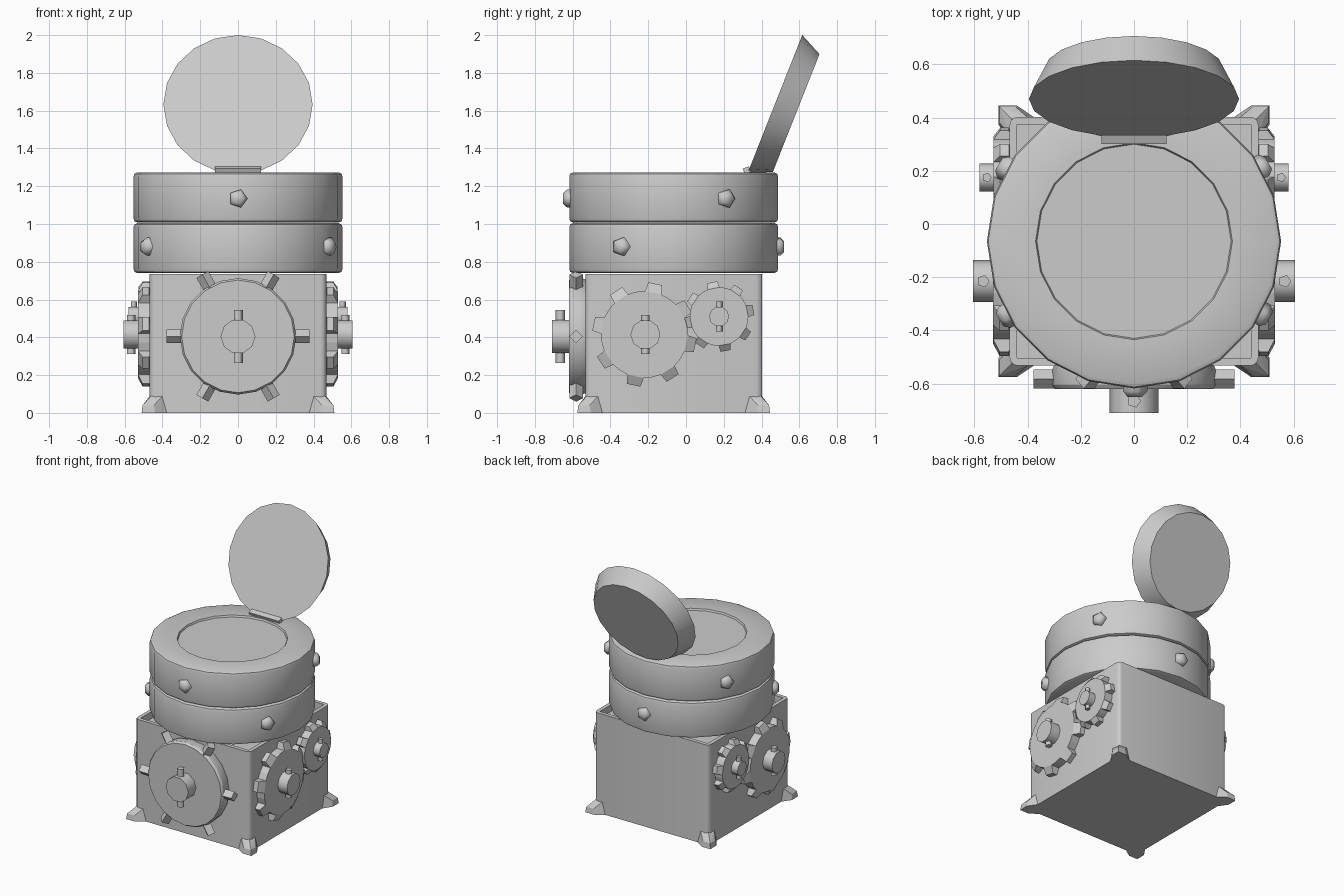
import bpy, bmesh
from math import sin, cos, pi, radians
from mathutils import Vector, Quaternion

if "Cube" in bpy.data.objects:
    bpy.data.objects.remove(bpy.data.objects["Cube"])

CY = -0.065  # y of the body axis


def finish(name, bm, loc=(0, 0, 0), axis=None, smooth=30):
    bmesh.ops.recalc_face_normals(bm, faces=bm.faces)
    me = bpy.data.meshes.new(name)
    bm.to_mesh(me)
    bm.free()
    ob = bpy.data.objects.new(name, me)
    bpy.context.collection.objects.link(ob)
    ob.location = loc
    ob.rotation_mode = 'QUATERNION'
    ob.rotation_quaternion = Vector(axis).to_track_quat('Z', 'Y') if axis else Quaternion()
    bpy.ops.object.select_all(action='DESELECT')
    bpy.context.view_layer.objects.active = ob
    ob.select_set(True)
    if smooth:
        bpy.ops.object.shade_smooth_by_angle(angle=radians(smooth))
    return ob


def lathe(name, profile, sides, loc, axis=None, smooth=30):
    """Closed solid of revolution from (radius, height) points."""
    bm = bmesh.new()
    rings = [[bm.verts.new((r * cos(2 * pi * i / sides), r * sin(2 * pi * i / sides), h))
              for i in range(sides)] for r, h in profile]
    for a, b in zip(rings, rings[1:]):
        for i in range(sides):
            j = (i + 1) % sides
            bm.faces.new((a[i], a[j], b[j], b[i]))
    bm.faces.new(rings[0])
    bm.faces.new(rings[-1])
    return finish(name, bm, loc, axis, smooth)


def rod(name, r, length, sides, loc, axis):
    return lathe(name, [(r, -length / 2), (r, length / 2)], sides, loc, axis, 75)


def gear(name, root, tip, half, phase, x0, x1, y, z, sx):
    """Eight-toothed gear in the yz plane on side sx; tooth tips are thinner."""
    bm = bmesh.new()
    layers = []
    for x, xt in ((x0, x0 + 0.01), (x1, x1 - 0.025)):
        ring, core = [], []
        for k in range(8):
            a = radians(phase + 45 * k)
            tooth = []
            for r, w, px in ((root, -half, x), (tip, -half * 0.85, xt), (tip, half * 0.85, xt), (root, half, x)):
                t = a + w / r
                tooth.append(bm.verts.new((sx * px, y + r * cos(t), z + r * sin(t))))
            t = a + pi / 8
            gap = bm.verts.new((sx * x, y + root * cos(t), z + root * sin(t)))
            bm.faces.new(tooth)
            ring += tooth + [gap]
            core += [tooth[0], tooth[3], gap]
        bm.faces.new(core)
        layers.append(ring)
    a, b = layers
    for i in range(len(a)):
        j = (i + 1) % len(a)
        bm.faces.new((a[i], a[j], b[j], b[i]))
    return finish(name, bm, smooth=0)


# square body with rounded corners and a recessed top
bm = bmesh.new()
bmesh.ops.create_cube(bm, size=1)
for v in bm.verts:
    v.co = Vector((v.co.x * 0.935, v.co.y * 0.935 + CY, (v.co.z + 0.5) * 0.735))
upright = [e for e in bm.edges if abs(e.verts[0].co.z - e.verts[1].co.z) > 0.1]
bmesh.ops.bevel(bm, geom=upright, offset=0.03, segments=3, profile=0.5, affect='EDGES')
bm.normal_update()
top = max(bm.faces, key=lambda f: f.calc_center_median().z)
bmesh.ops.inset_region(bm, faces=[top], thickness=0.028)
ext = bmesh.ops.extrude_face_region(bm, geom=[top])
bmesh.ops.translate(bm, vec=(0, 0, -0.05),
                    verts=[v for v in ext['geom'] if isinstance(v, bmesh.types.BMVert)])
if top.is_valid:
    bmesh.ops.delete(bm, geom=[top], context='FACES')
finish('body', bm)

# splayed corner feet
for sx in (-1, 1):
    for sy in (-1, 1):
        bm = bmesh.new()
        half = [(0.51, 0.51, 0), (0.51, 0.44, 0), (0.505, 0.505, 0.04), (0.505, 0.445, 0.04),
                (0.466, 0.4, 0.09), (0.46, 0.46, 0.09), (0.466, 0.375, 0), (0.4, 0.4, 0)]
        for a, b, z in half:
            for p, q in {(a, b), (b, a)}:
                bm.verts.new((sx * p, sy * q + CY, z))
        bmesh.ops.convex_hull(bm, input=bm.verts)
        loose = [v for v in bm.verts if not v.link_faces]
        bmesh.ops.delete(bm, geom=loose, context='VERTS')
        finish('foot', bm, smooth=0)

# two stacked drums, the upper one with a shallow sunken disc
R = 0.553
side = [(R - 0.02, 0), (R - 0.005, 0.007), (R, 0.022), (R, 0.243), (R - 0.005, 0.258), (R - 0.02, 0.265)]
lathe('lower_drum', side, 20, (0, CY, 0.74))
lathe('upper_drum', side + [(0.37, 0.265), (0.365, 0.252)], 20, (0, CY, 1.008))

# five-sided studs around both drums
stud = [(0.05, -0.03), (0.05, 0.015), (0.03, 0.035)]
for name, z, start in (('upper_stud', 1.135, 30), ('lower_stud', 0.88, 90)):
    for k in range(3):
        a = radians(start + 120 * k)
        d = Vector((cos(a), sin(a), 0))
        lathe(name, stud, 5, d * (R - 0.003) + Vector((0, CY, z)), d, 75)

# open lid, tapering towards its back, and hinge plate
n = Vector((0, 0.93, -0.368))
lathe('lid', [(0.395, 0), (0.335, 0.122)], 20, (0, 0.47, 1.633), n)
bm = bmesh.new()
bmesh.ops.create_cube(bm, size=1)
bmesh.ops.scale(bm, vec=(0.245, 0.035, 0.03), verts=bm.verts)
finish('hinge', bm, (0, 0.322, 1.285), (0, -0.368, 0.93), 0)

# front wheel with six rim pegs, hub and cross pin
FZ = 0.405
lathe('front_wheel', [(0.3, 0), (0.308, 0.02), (0.308, 0.075), (0.298, 0.09)], 20,
      (0, -0.53, FZ), (0, -1, 0))
for k in range(6):
    a = radians(60 * k)
    d = Vector((cos(a), 0, sin(a)))
    rod('wheel_peg', 0.036, 0.1, 4, d * 0.328 + Vector((0, -0.582, FZ)), d)
rod('wheel_hub', 0.092, 0.12, 10, (0, -0.65, FZ), (0, -1, 0))
rod('wheel_pin', 0.026, 0.28, 5, (0, -0.665, FZ), None)

# meshing gears with hubs and pins on both sides
for sx in (-1, 1):
    gear('large_gear', 0.23, 0.277, 0.044, 33, 0.46, 0.53, -0.22, 0.415, sx)
    rod('large_gear_hub', 0.079, 0.12, 10, (sx * 0.545, -0.215, 0.415), (sx, 0, 0))
    rod('large_gear_pin', 0.024, 0.205, 5, (sx * 0.567, -0.215, 0.415), None)
    gear('small_gear', 0.155, 0.187, 0.032, 11, 0.46, 0.528, 0.175, 0.51, sx)
    rod('small_gear_hub', 0.053, 0.1, 10, (sx * 0.53, 0.175, 0.51), (sx, 0, 0))
    rod('small_gear_pin', 0.018, 0.16, 5, (sx * 0.553, 0.175, 0.51), None)
